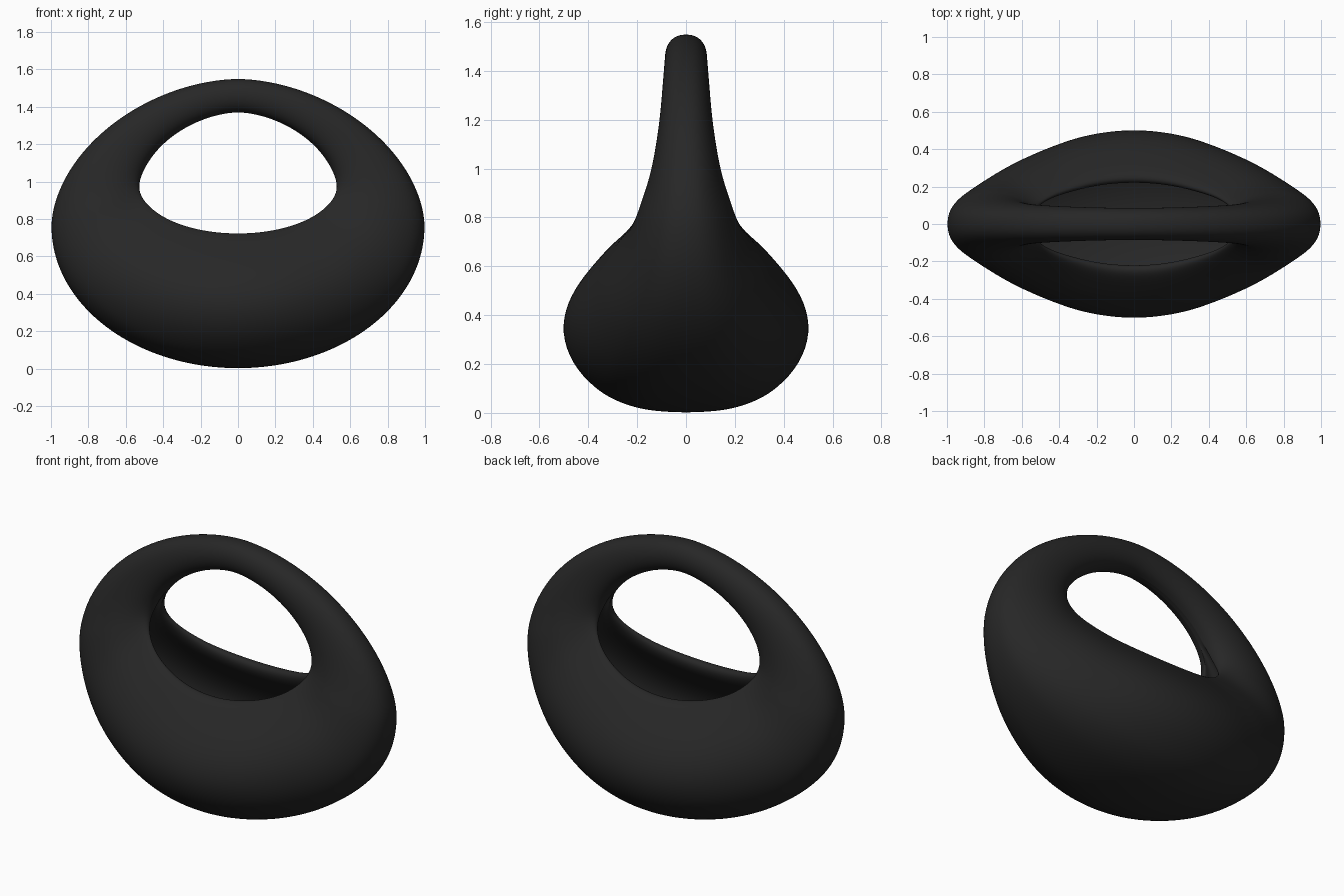
import bpy, bmesh
from math import sin, cos, pi, radians, copysign

if "Cube" in bpy.data.objects:
    bpy.data.objects.remove(bpy.data.objects["Cube"])

STEPS = 72

# Half cross-section of the hollow pouch: (t from outer rim to opening, y / half width)
POUCH = [(0, 0), (.006, .2), (.022, .38), (.07, .58), (.14, .735), (.27, .91), (.45, 1),
         (.62, .95), (.755, .83), (.87, .69), (.965, .565), (1, .48), (.97, .415),
         (.88, .45), (.74, .64), (.52, .83), (.32, .78), (.16, .55), (.09, .25), (.08, 0)]
# Same number of points for the solid, rounded handle
ARC = 12
HANDLE = [(.5 - .5 * cos(pi * .96 * i / ARC), sin(pi * .96 * i / ARC) ** .85) for i in range(ARC)]
REST = len(POUCH) - ARC
HANDLE += [(1, .15 * (1 - (i + 1) / REST)) for i in range(REST)]

# Half width in y by angle around the ring (-90 bottom, 90 top)
WIDTH = [(-90, .513), (-70, .48), (-45, .37), (-20, .245), (0, .18), (20, .132), (45, .102), (90, .086)]


def smooth_lookup(table, x):
    """Catmull-Rom style interpolation, flat at both ends."""
    def slope(i):
        if i in (0, len(table) - 1):
            return 0
        return (table[i + 1][1] - table[i - 1][1]) / (table[i + 1][0] - table[i - 1][0])
    for i in range(len(table) - 1):
        (x0, y0), (x1, y1) = table[i], table[i + 1]
        if x <= x1 + 1e-6:
            h = x1 - x0
            s = (x - x0) / h
            return ((2*s**3 - 3*s*s + 1) * y0 + (s**3 - 2*s*s + s) * h * slope(i)
                    + (3*s*s - 2*s**3) * y1 + (s**3 - s*s) * h * slope(i + 1))
    return table[-1][1]


def outline(a, half_x, mid, down, up, power):
    """Egg outline in the front view; power < 2 slims the upper half."""
    c, s = cos(a), sin(a)
    e = 2 / power if s > 0 else 1
    return (half_x * copysign(abs(c) ** e, c),
            mid + (up if s > 0 else down) * copysign(abs(s) ** e, s))


def section(a):
    deg = 90 - abs((math_deg(a) - 90 + 180) % 360 - 180)
    w = smooth_lookup(WIDTH, deg)
    k = min(1, max(0, (25 - deg) / 55))
    k = k * k * (3 - 2 * k)
    ox, oz = outline(a, 1, .76, .76, .79, 1.82)
    hx, hz = outline(a, .52, .98, .25, .39, 1.75)
    half = []
    for (pt, py), (ht, hy) in zip(POUCH, HANDLE):
        t, y = ht + (pt - ht) * k, (hy + (py - hy) * k) * w
        half.append((ox + (hx - ox) * t, y, oz + (hz - oz) * t))
    return half + [(x, -y, z) for x, y, z in half[-2:0:-1]]


def math_deg(a):
    return a * 180 / pi


# Pouch and handle: one loop of sections lofted around the opening
bm = bmesh.new()
rings = [[bm.verts.new(p) for p in section(radians(-90 + 360 * i / STEPS))] for i in range(STEPS)]
n = len(rings[0])
for i in range(STEPS):
    r, q = rings[i], rings[(i + 1) % STEPS]
    for j in range(n):
        bm.faces.new((r[j], q[j], q[(j + 1) % n], r[(j + 1) % n]))
bmesh.ops.recalc_face_normals(bm, faces=bm.faces)
for f in bm.faces:
    f.smooth = True
mesh = bpy.data.meshes.new("handled_pouch")
bm.to_mesh(mesh)
bm.free()
pouch = bpy.data.objects.new("handled_pouch", mesh)
bpy.context.collection.objects.link(pouch)
sub = pouch.modifiers.new("smooth", 'SUBSURF')
sub.levels = sub.render_levels = 2

# Black finish
black = bpy.data.materials.new("black")
black.diffuse_color = (.02, .02, .02, 1)
black.use_nodes = True
black.node_tree.nodes["Principled BSDF"].inputs["Base Color"].default_value = black.diffuse_color
mesh.materials.append(black)
